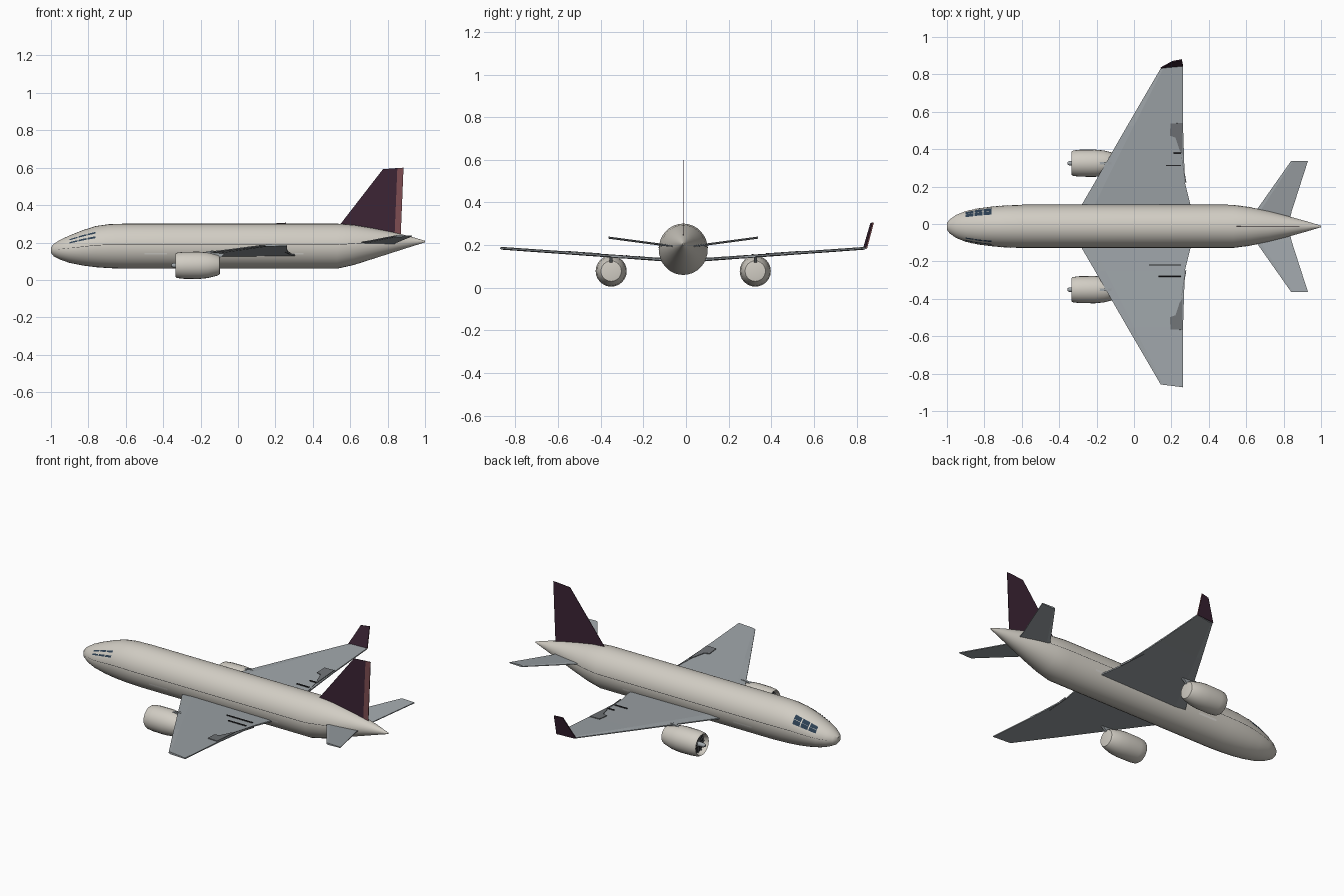
import bpy, bmesh, math
from mathutils import Vector

if "Cube" in bpy.data.objects:
    bpy.data.objects.remove(bpy.data.objects["Cube"])

YC = -0.013          # centre line of the aircraft


def mat(name, r, g, b):
    m = bpy.data.materials.new(name)
    m.diffuse_color = (r, g, b, 1)
    m.use_nodes = True
    m.node_tree.nodes["Principled BSDF"].inputs["Base Color"].default_value = m.diffuse_color
    return m


CREAM = mat("cream_paint", 0.64, 0.61, 0.55)
GREY = mat("wing_grey", 0.34, 0.37, 0.39)
DARK = mat("panel_grey", 0.16, 0.17, 0.18)
BLACK = mat("black_trim", 0.02, 0.02, 0.022)
PURPLE = mat("dark_purple", 0.045, 0.018, 0.036)
ROSE = mat("dusty_rose", 0.21, 0.075, 0.085)
GLASS = mat("window_blue", 0.025, 0.05, 0.085)
PALE = mat("pale_trim", 0.75, 0.73, 0.69)


def make(name, verts, faces, mats, smooth=None, fix=True):
    me = bpy.data.meshes.new(name)
    me.from_pydata([tuple(v) for v in verts], [], faces)
    ob = bpy.data.objects.new(name, me)
    bpy.context.collection.objects.link(ob)
    for m in mats:
        me.materials.append(m)
    if fix:
        bm = bmesh.new()
        bm.from_mesh(me)
        bmesh.ops.recalc_face_normals(bm, faces=bm.faces)
        bm.to_mesh(me)
        bm.free()
    if smooth:
        bpy.ops.object.select_all(action='DESELECT')
        bpy.context.view_layer.objects.active = ob
        ob.select_set(True)
        bpy.ops.object.shade_smooth_by_angle(angle=math.radians(smooth))
    return ob


def loft(name, rings, mats, smooth=None):
    """Closed skin over equal rings, capped at both ends."""
    n = len(rings[0])
    verts = [p for r in rings for p in r]
    faces = [(i * n + k, i * n + (k + 1) % n, (i + 1) * n + (k + 1) % n, (i + 1) * n + k)
             for i in range(len(rings) - 1) for k in range(n)]
    faces += [tuple(range(n)), tuple(range((len(rings) - 1) * n, len(rings) * n))]
    return make(name, verts, faces, mats, smooth)


def plate(name, pts, thick, mats):
    """Flat outline given a thickness along its normal."""
    pts = [Vector(p) for p in pts]
    nrm = (pts[1] - pts[0]).cross(pts[2] - pts[0]).normalized() * thick / 2
    return loft(name, [[p - nrm for p in pts], [p + nrm for p in pts]], mats)


# Fuselage: x, top z, bottom z, half width
BODY = [(-1.0, 0.175, 0.145, 0.018), (-0.985, 0.192, 0.126, 0.038), (-0.95, 0.215, 0.108, 0.062),
        (-0.9, 0.238, 0.091, 0.082), (-0.83, 0.266, 0.077, 0.097), (-0.76, 0.288, 0.068, 0.106),
        (-0.69, 0.298, 0.063, 0.112), (-0.6, 0.301, 0.06, 0.115), (0.53, 0.301, 0.06, 0.115),
        (0.62, 0.294, 0.08, 0.103), (0.72, 0.277, 0.112, 0.082), (0.82, 0.257, 0.144, 0.056),
        (0.92, 0.233, 0.176, 0.028), (1.0, 0.209, 0.201, 0.004)]


def skin(x, a, off=0.0):
    """Point on the fuselage at station x and angle a (0 = +y, 90 = up)."""
    for p, q in zip(BODY, BODY[1:]):
        if x <= q[0]:
            t = (x - p[0]) / (q[0] - p[0])
            top, bot, w = (p[i] + (q[i] - p[i]) * t for i in (1, 2, 3))
            break
    a = math.radians(a)
    return Vector((x, YC + (w + off) * math.cos(a),
                   (top + bot) / 2 + ((top - bot) / 2 + off) * math.sin(a)))


def skin_patch(name, x0, x1, a0, a1, m, off=0.002, nx=6, na=4):
    """Thin painted patch that follows the fuselage."""
    v = [skin(x0 + (x1 - x0) * i / nx, a0 + (a1 - a0) * k / na, off)
         for i in range(nx + 1) for k in range(na + 1)]
    f = [(i * (na + 1) + k, (i + 1) * (na + 1) + k, (i + 1) * (na + 1) + k + 1, i * (na + 1) + k + 1)
         for i in range(nx) for k in range(na)]
    if a1 < a0:
        f = [q[::-1] for q in f]
    return make(name, v, f, [m], 40, fix=False)


body = loft("fuselage", [[skin(s[0], 360 * k / 32) for k in range(32)] for s in BODY], [CREAM, DARK], 40)

# Cockpit glazing: tall panes on +y, slim panes on -y
for i in range(3):
    x = -0.9 + i * 0.048
    for row in range(2):
        a = 25 + row * 15
        skin_patch("cockpit_pane_left", x, x + 0.042, a, a + 14, GLASS)
        a = 156 - row * 15
        skin_patch("cockpit_pane_right", x, x + 0.042, a, a - 6, GLASS)

# Side seams and pale trim dashes
for a0, a1 in ((3.2, 4.4), (176.8, 175.6)):
    skin_patch("side_seam", -0.96, 0.66, min(a0, a1), max(a0, a1), BLACK, 0.0012, 40, 1)
for x0, x1 in ((-0.5, -0.38), (0.29, 0.35)):
    skin_patch("trim_dash_right", x0, x1, 197, 202, PALE)
    skin_patch("trim_dash_left", x0, x1, -22, -17, PALE)


def airfoil(le, te, t):
    """Six point wing section between leading and trailing edge points."""
    le, te, up = Vector(le), Vector(te), Vector((0, 0, t / 2))
    q = le.lerp(te, 0.12)
    return [le + up * 0.4, q + up, te + up * 0.5, te - up * 0.5, q - up, le - up * 0.4]


def wing_z(d):
    return 0.125 + 0.06 * d / 0.85


for s, side in ((1, "left"), (-1, "right")):
    def P(x, d, z, s=s):
        return (x, YC + s * d, z)

    # Main wing
    stations = [(-0.33, 0.03, 0.315, 0.03), (-0.28, 0.115, 0.302, 0.115),
                (-0.21, 0.235, 0.272, 0.235), (-0.035, 0.54, 0.262, 0.54), (0.143, 0.845, 0.262, 0.86)]
    loft("wing_" + side, [airfoil(P(xl, dl, wing_z(dl)), P(xt, dt, wing_z(dt)), 0.017 - 0.004 * i / 4)
                          for i, (xl, dl, xt, dt) in enumerate(stations)], [GREY])
    # Tailplane
    loft("tailplane_" + side, [airfoil(P(xl, d, z), P(xt, d, z), 0.01) for xl, xt, d, z in
                               ((0.6, 0.83, 0.02, 0.19), (0.65, 0.843, 0.08, 0.199), (0.84, 0.93, 0.35, 0.235))],
         [GREY])
    # Dark flap panel and black flap lines on the wing top
    flap = [(0.195, 0.55), (0.258, 0.553), (0.258, 0.385), (0.243, 0.41), (0.222, 0.475), (0.192, 0.485)]
    plate("flap_panel_" + side, [P(x, d, wing_z(d) + 0.007) for x, d in flap], 0.004, [DARK])
    hinge = [(0.25, 0.4), (0.28, 0.235), (0.272, 0.235)]
    plate("flap_edge_" + side, [P(x, d, wing_z(d)) for x, d in hinge], 0.012, [DARK])
    lines = ((0.21, 0.388), (0.17, 0.323)) if s > 0 else ((0.08, 0.203), (0.13, 0.263))
    for x, d in lines:
        plate("flap_line_" + side, [P(a, b, wing_z(b) + 0.0075) for a, b in
                                    ((x, d), (0.25, d), (0.25, d + 0.006), (x, d + 0.006))], 0.005, [BLACK])

    # Engine: nacelle with hollow intake, fan, blades, spinner, pylon
    ey, ez = YC + s * 0.338, 0.078

    def turned(name, prof, m, n=24, smooth=40):
        return loft(name, [[(x, ey + r * math.cos(2 * math.pi * k / n), ez + r * math.sin(2 * math.pi * k / n))
                            for k in range(n)] for x, r in prof], [m], smooth)

    turned("engine_nacelle_" + side, [(-0.30, 0.054), (-0.326, 0.057), (-0.335, 0.062), (-0.325, 0.068),
                                      (-0.29, 0.072), (-0.21, 0.073), (-0.16, 0.068), (-0.11, 0.055),
                                      (-0.098, 0.048), (-0.095, 0.03)], CREAM)
    turned("engine_fan_" + side, [(-0.306, 0.0545), (-0.299, 0.0545)], BLACK)
    turned("engine_spinner_" + side, [(-0.356, 0.007), (-0.345, 0.012), (-0.305, 0.014)], GREY, 12)
    for k in range(12):
        a = k * math.pi / 6
        rad = Vector((0, math.cos(a), math.sin(a)))
        tan = Vector((-0.3, -math.sin(a), math.cos(a)))
        c = Vector((-0.311, ey, ez))
        plate("fan_blade_" + side, [c + rad * 0.012 - tan * 0.002, c + rad * 0.053 - tan * 0.004,
                                    c + rad * 0.053 + tan * 0.004, c + rad * 0.012 + tan * 0.002], 0.002, [DARK])
    plate("engine_pylon_" + side, [(-0.22, ey, 0.14), (-0.14, ey, 0.157), (-0.06, ey, 0.148), (-0.1, ey, 0.115)],
          0.014, [GREY])

# Tail fin and rudder: the rudder is rose on the -y side only
plate("tail_fin", [(0.545, YC, 0.295), (0.775, YC, 0.592), (0.852, YC, 0.598), (0.837, YC, 0.235)], 0.003, [PURPLE])
rudder = plate("rudder", [(0.837, YC, 0.235), (0.852, YC, 0.598), (0.885, YC, 0.60), (0.87, YC, 0.235)],
               0.003, [PURPLE, ROSE])
for p in rudder.data.polygons:
    p.material_index = 1 if p.normal.y < -0.5 else 0

# Single winglet on the +y tip, rose along its rear edge
winglet = plate("winglet", [(0.143, 0.834, 0.184), (0.262, 0.846, 0.184), (0.256, 0.878, 0.305), (0.205, 0.868, 0.302)],
                0.007, [PURPLE, ROSE])
for p in winglet.data.polygons:
    p.material_index = 1 if p.normal.x > 0.8 else 0
